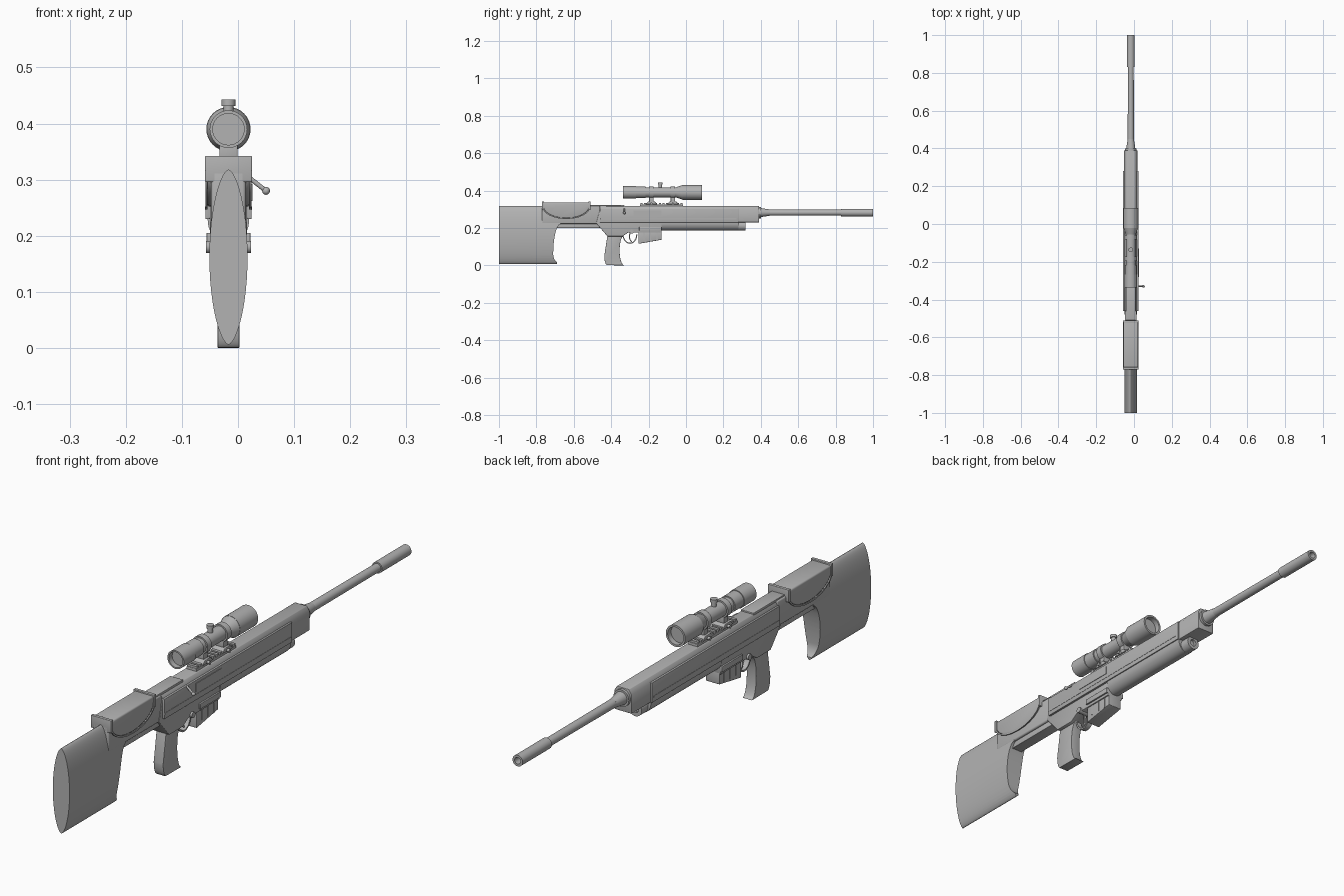
import bpy, bmesh, math
from mathutils import Vector

old = bpy.data.objects.get("Cube")
if old:
    bpy.data.objects.remove(old, do_unlink=True)

# Shared reference lines
MID = -.017
TOP, BORE, SIGHT = .317, .282, .39
BUTT, NECK, BREECH, MAG_FRONT, MUZZLE = -.77, -.46, -.33, -.13, 1
FINE, SOFT = .002, .006

grey = bpy.data.materials.new("plain grey")
grey.use_nodes = True
grey.diffuse_color = (.45, .45, .45, 1)
shader = grey.node_tree.nodes["Principled BSDF"]
shader.inputs["Base Color"].default_value = grey.diffuse_color


def apply(ob, modifier):
    bpy.context.view_layer.objects.active = ob
    bpy.ops.object.modifier_apply(modifier=modifier.name)


def finish(name, bm, bevel=0):
    bmesh.ops.recalc_face_normals(bm, faces=bm.faces)
    mesh = bpy.data.meshes.new(name)
    bm.to_mesh(mesh)
    bm.free()
    mesh.materials.append(grey)
    ob = bpy.data.objects.new(name, mesh)
    bpy.context.collection.objects.link(ob)
    bpy.ops.object.select_all(action='DESELECT')
    ob.select_set(True)
    bpy.context.view_layer.objects.active = ob
    if bevel:
        rounding = ob.modifiers.new("soft edges", 'BEVEL')
        rounding.width = bevel
        rounding.segments = 3
        rounding.angle_limit = math.radians(40)
        apply(ob, rounding)
    bpy.ops.object.shade_smooth_by_angle(angle=math.radians(35))
    return ob


def extrude(name, points, direction, bevel):
    bm = bmesh.new()
    face = bm.faces.new([bm.verts.new(point) for point in points])
    made = bmesh.ops.extrude_face_region(bm, geom=[face])["geom"]
    moved = [item for item in made if isinstance(item, bmesh.types.BMVert)]
    bmesh.ops.translate(bm, vec=direction, verts=moved)
    return finish(name, bm, bevel)


def side_shape(name, outline, half, bevel=0, offset=0):
    left = MID + offset - half
    return extrude(name, [(left, y, z) for y, z in outline], (2 * half, 0, 0), bevel)


def section(name, outline, back, front, bevel=0):
    return extrude(name, [(MID + x, back, z) for x, z in outline], (0, front - back, 0), bevel)


def box(name, back, front, low, high, half, bevel=0, offset=0):
    corners = [(back, low), (front, low), (front, high), (back, high)]
    return side_shape(name, corners, half, bevel, offset)


def arc(u, v, ru, rv, start, end, steps=12):
    angles = [math.radians(start + (end - start) * i / steps) for i in range(steps + 1)]
    return [(u + ru * math.cos(a), v + rv * math.sin(a)) for a in angles]


def crescent(name, y, z, ry, rz, thick, start, end, half, offset=0):
    outer = arc(y, z, ry, rz, start, end)
    inner = arc(y, z, ry - thick, rz - thick, end, start)
    side_shape(name, outer + inner, half, 0, offset)


def round_part(name, start, end, radius, tip=None, bore=0, depth=.03, sides=32):
    """Straight or tapered round bar, with an optional blind hole in its end."""
    start, end = Vector(start), Vector(end)
    length = (end - start).length
    turn = Vector((0, 0, 1)).rotation_difference(end - start)
    tip = tip or radius
    profile = [(0, 0), (0, radius), (length, tip)]
    if bore:
        profile += [(length, bore), (length - depth, bore), (length - depth, 0)]
    else:
        profile.append((length, 0))
    bm = bmesh.new()
    line = [bm.verts.new(start + turn @ Vector((r, 0, along))) for along, r in profile]
    edges = [bm.edges.new(pair) for pair in zip(line, line[1:])]
    bmesh.ops.spin(bm, geom=line + edges, cent=start, axis=(end - start).normalized(),
                   angle=math.tau, steps=sides)
    bmesh.ops.remove_doubles(bm, verts=bm.verts, dist=.0001)
    return finish(name, bm)


def barrel_part(name, back, front, radius, tip=None, height=BORE, **hole):
    return round_part(name, (MID, back, height), (MID, front, height), radius, tip, **hole)


def cross_pin(name, y, z, radius, reach):
    round_part(name, (MID - reach, y, z), (MID + reach, y, z), radius, sides=16)


# Butt stock: a tall lens section trimmed by a curved front edge
lens = arc(0, .162, .034, .156, 0, 360, 48)[:-1]
lens = [(x * abs(x / .034) ** .2, z) for x, z in lens]
stock = section("butt_stock", lens, -MUZZLE, -.6)
edge = arc(-.67, .06, .04, .16, 90, 180) + arc(-.67, .06, .04, .05, 180, 240)[1:]
rear = -MUZZLE - .1
outline = side_shape("stock_outline", edge + [(-.69, rear), (rear, rear), (rear, MUZZLE), (-.67, MUZZLE)], .1)
trim = stock.modifiers.new("trim", 'BOOLEAN')
trim.operation = 'INTERSECT'
trim.object = outline
apply(stock, trim)
bpy.data.objects.remove(outline, do_unlink=True)
stock.select_set(True)
bpy.ops.object.shade_smooth_by_angle(angle=math.radians(35))

# Neck joining stock and receiver
box("stock_neck", BUTT, NECK, .222, TOP, .031, SOFT)
box("neck_ledge", -.69, NECK, .2, .23, .022, FINE)

# Cheek rest: a draped pad with raised rims and end ribs
pad_middle, pad_half = -.64, .13
drape = arc(pad_middle, TOP, pad_half - SOFT, .065, 180, 360)
drape += [(pad_middle + pad_half - SOFT, .337), (pad_middle - pad_half + SOFT, .337)]
side_shape("cheek_pad", drape, .039, SOFT)
for side in (-1, 1):
    crescent("cheek_rim", pad_middle, TOP, pad_half, .07, SOFT, 180, 360, FINE, side * .039)
    end = pad_middle + side * (pad_half - SOFT)
    box("cheek_rib", end - SOFT, end + SOFT, .296, .342, .042, FINE)

# Receiver and fore end
right = [(.035, .23), (.035, .3), (.024, TOP)]
section("upper_shroud", right + [(-x, z) for x, z in reversed(right)], NECK, .39, FINE)
belly = arc(0, .228, .037, .043, 180, 360)
section("fore_end", belly + [(.037, .3), (-.037, .3)], MAG_FRONT, .28)
barrel_part("fore_end_tube", .26, .318, .026, height=.211, bore=.013, depth=.01)
lower = [(NECK, .3), (-.48, .225), (-.42, .155), (-.34, .155), (-.31, .175),
         (MAG_FRONT, .175), (MAG_FRONT, .3)]
side_shape("lower_receiver", lower, .033, FINE)
for side in (-1, 1):
    box("side_panel", NECK, .28, .23, .303, .004, FINE / 2, side * .037)
    box("side_ridge", NECK, .27, .246, .252, FINE, 0, side * .04)
    box("magazine_lip", -.25, MAG_FRONT, .185, .205, .004, FINE / 2, side * .035)
cross_pin("receiver_pin", -.29, .18, .011, .04)
box("ejection_port", -.28, MAG_FRONT, .262, .292, FINE, 0, .041)
box("top_cover", pad_middle + pad_half, BREECH, .31, .322, .026, FINE)

# Bolt handle
knob = Vector((.05, BREECH, .28))
round_part("bolt_stem", (.022, BREECH, .302), knob, .004, sides=12)
bm = bmesh.new()
bmesh.ops.create_uvsphere(bm, u_segments=16, v_segments=8, radius=.007)
bmesh.ops.translate(bm, vec=knob, verts=bm.verts)
finish("bolt_knob", bm)

# Grip, guard, trigger and magazine
front_edge = arc(BREECH, .08, .025, .08, 90, 270)
heel = arc(-.42, .05, .017, .05, 260, 180)
side_shape("grip", front_edge + heel + [(-.42, .16)], .0195, SOFT)
crescent("trigger_guard", -.3, .165, .04, .05, SOFT, 180, 360, .01)
crescent("trigger", -.29, .155, .015, .03, SOFT, 90, 270, .004)
wedge = [(-.255, .18), (-.255, .115), (MAG_FRONT, .137), (MAG_FRONT, .18)]
side_shape("magazine", wedge, .028, FINE)
for step in range(3):
    y = -.225 + step * .035
    box("magazine_rib", y - FINE, y + FINE, .135, .178, .03)

# Barrel with collar and hollow muzzle
barrel_part("barrel_collar", .38, .4, .031)
barrel_part("barrel_taper", .4, .45, .024, .0165)
barrel_part("barrel", .4, .84, .0165, .0155)
barrel_part("muzzle", .83, MUZZLE, .0205, bore=.012, depth=.05)

# Scope rail with cross slots
box("rail_base", -.245, -.015, .31, .326, .02, FINE / 2)
for step in range(12):
    y = -.243 + step * .0195
    box("rail_tooth", y, y + .011, .325, .334, .02)

# Scope with eyepiece, objective bell, rings and turret
eye, objective = -.337, .085
barrel_part("scope_eyepiece", eye + .07, eye, .0335, height=SIGHT, bore=.028, depth=.02)
barrel_part("scope_ocular", eye + .06, eye + .12, .031, height=SIGHT)
barrel_part("scope_tube", eye + .1, 0, .0265, height=SIGHT)
barrel_part("scope_bell", -.055, -.02, .0265, .0385, height=SIGHT)
barrel_part("scope_objective", -.02, objective, .0395, height=SIGHT, bore=.032, depth=.02)
for y in (-.185, -.07):
    barrel_part("scope_ring", y - .012, y + .012, .032, height=SIGHT)
    box("ring_foot", y - .012, y + .012, .336, .366, .016, FINE)
    clamp = [(y - .032, .326), (y + .032, .326), (y + .016, .342), (y - .016, .342)]
    side_shape("ring_clamp", clamp, .024, FINE)
    cross_pin("clamp_screw", y, .33, SOFT, .034)
turret = Vector((MID, -.137, SIGHT))
for name, height, radius in (("turret_base", .041, .009), ("turret_cap", .053, .0125)):
    low = turret + Vector((0, 0, height - .012 if name == "turret_cap" else 0))
    round_part(name, low, turret + Vector((0, 0, height)), radius, sides=24)
